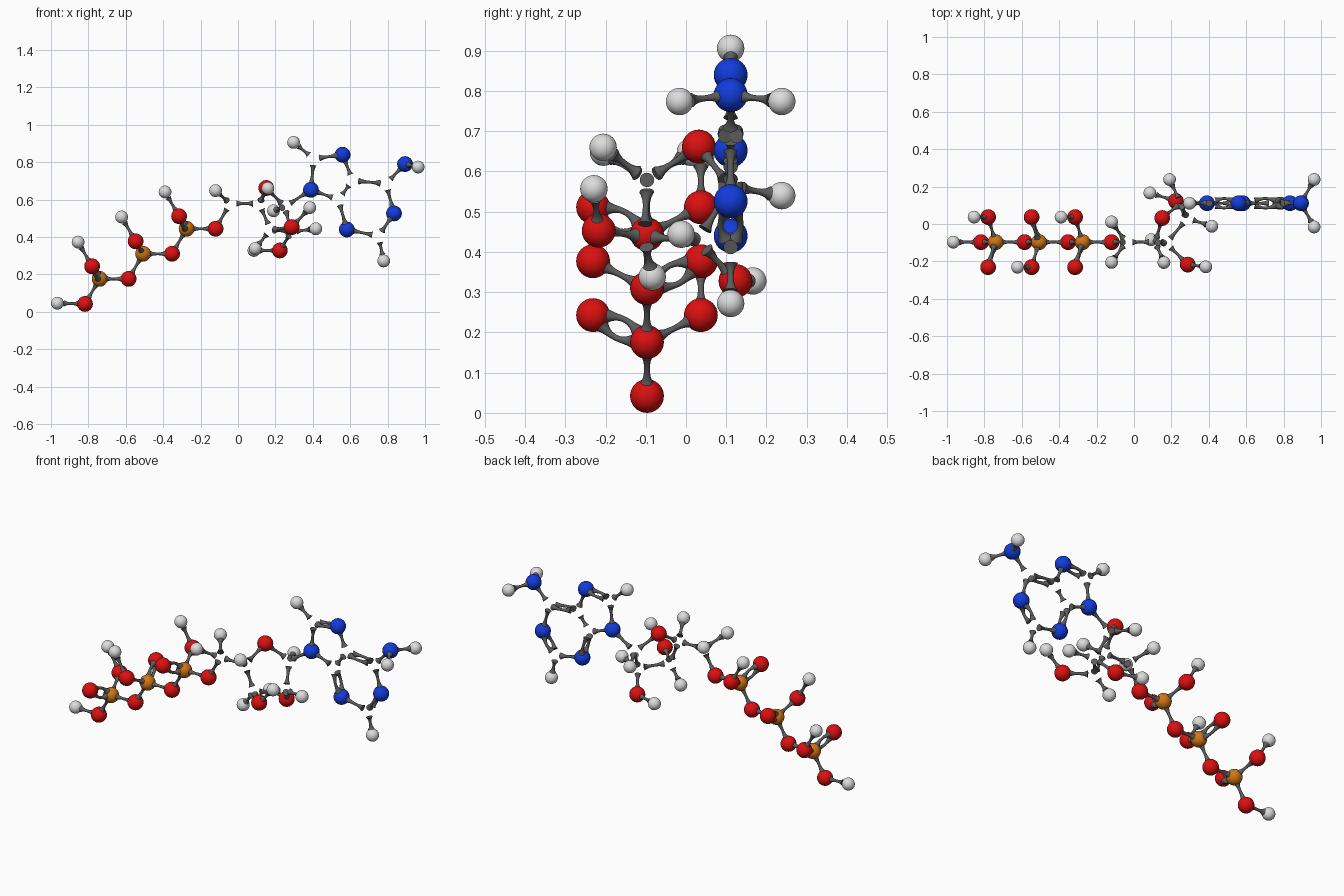
import bpy, bmesh, math
from mathutils import Vector

cube = bpy.data.objects.get("Cube")
if cube:
    bpy.data.objects.remove(cube, do_unlink=True)


def material(name, rgb):
    m = bpy.data.materials.new(name)
    m.use_nodes = True
    m.diffuse_color = (*rgb, 1)
    bsdf = m.node_tree.nodes["Principled BSDF"]
    bsdf.inputs["Base Color"].default_value = (*rgb, 1)
    bsdf.inputs["Roughness"].default_value = 0.5
    return m


GREY = material("bond grey", (0.11, 0.11, 0.11))
KINDS = {  # element: part name, material, ball radius
    "O": ("oxygen", material("oxygen red", (0.72, 0.005, 0.005)), 0.042),
    "P": ("phosphorus", material("phosphorus orange", (0.65, 0.18, 0.008)), 0.042),
    "N": ("nitrogen", material("nitrogen blue", (0.006, 0.045, 0.72)), 0.042),
    "H": ("hydrogen", material("hydrogen white", (0.72, 0.72, 0.72)), 0.034),
}
atoms, bonds = {}, []  # the first letter of an atom key is its element


def atom(key, x, y, z):
    atoms[key] = Vector((x, y, z))


def link(text):
    # "A-B" is a single bond, "A=B" a double bond
    for pair in text.split():
        sep = "=" if "=" in pair else "-"
        bonds.append((*pair.split(sep), sep == "="))


# Phosphate chain: a rising zigzag with two side oxygens per phosphorus
step, rise, back = 0.155, 0.134, -0.097
atom("H_tail", -0.966, back, 0.046)
atom("O_chain0", -0.818, back, 0.042)
link("H_tail-O_chain0")
for i in range(3):
    x, z, side = -0.74 + i * 1.5 * step, 0.176 + i * rise, (-1) ** i
    atom(f"P{i}", x, back, z)
    atom(f"O_chain{i + 1}", x + step, back, z)
    atom(f"O_acid{i}", x - 0.04, back + side * rise, z + 0.067)
    atom(f"O_double{i}", x - 0.04, back - side * rise, z + 0.067)
    atom(f"H_acid{i}", x - 0.115, back + side * rise, z + 0.197)
    link(f"O_chain{i}-P{i} P{i}-O_chain{i + 1} P{i}-O_acid{i} P{i}=O_double{i} O_acid{i}-H_acid{i}")

# Sugar ring; carbons are only joints with no ball
atom("C5s", -0.043, back, 0.579)
for s, n in ((-1, "a"), (1, "b")):
    atom("H5s" + n, -0.12, back + s * 0.108, 0.648)
atom("C4s", 0.114, back, 0.579)
atom("H4s", 0.16, -0.206, 0.66)
atom("O_ring", 0.151, 0.032, 0.662)
atom("C3s", 0.173, -0.103, 0.438)
atom("H3s", 0.092, -0.084, 0.338)
atom("O3s", 0.287, -0.217, 0.453)
atom("H_O3s", 0.384, -0.229, 0.557)
atom("C2s", 0.285, 0.03, 0.428)
atom("H2s", 0.416, -0.012, 0.444)
atom("O2s", 0.224, 0.123, 0.328)
atom("H_O2s", 0.085, 0.166, 0.328)
atom("C1s", 0.25, 0.111, 0.562)
atom("H1s", 0.19, 0.238, 0.54)
link("O_chain3-C5s C5s-H5sa C5s-H5sb C5s-C4s C4s-H4s C4s-O_ring C4s-C3s C3s-H3s "
     "C3s-O3s O3s-H_O3s C3s-C2s C2s-H2s C2s-O2s O2s-H_O2s C2s-C1s C1s-H1s C1s-O_ring C1s-N9")

# Flat double ring with its amino group
plane = 0.111
for key, x, z in (("N9", 0.39, 0.652), ("C8", 0.405, 0.818), ("N7", 0.559, 0.84),
                  ("C5", 0.613, 0.702), ("C4", 0.537, 0.6), ("N3", 0.582, 0.44),
                  ("C2", 0.751, 0.405), ("N1", 0.834, 0.526), ("C6", 0.792, 0.685),
                  ("N6", 0.893, 0.79), ("H8", 0.297, 0.906), ("H2", 0.779, 0.272)):
    atom(key, x, plane, z)
for s, n in ((-1, "a"), (1, "b")):
    atom("H6" + n, 0.963, plane + s * 0.127, 0.774)
link("N9-C8 C8=N7 N7-C5 C5-C4 C4-N9 C4=N3 N3-C2 C2=N1 N1-C6 C6=C5 C6-N6 "
     "C8-H8 C2-H2 N6-H6a N6-H6b")


def finish(bm, name, mat):
    me = bpy.data.meshes.new(name)
    bm.to_mesh(me)
    bm.free()
    me.materials.append(mat)
    ob = bpy.data.objects.new(name, me)
    bpy.context.collection.objects.link(ob)
    return ob


def tube(name, a, b, bow=None):
    # Flared rod: wide at both ends, thin at the waist, optionally bowed sideways
    d = (b - a).normalized()
    start, end = a + d * 0.034, b - d * 0.034
    side = bow.normalized() if bow else d.orthogonal().normalized()
    count, sides = 15, 16
    centres, radii = [], []
    for i in range(count):
        t = i / (count - 1)
        shift = side * (0.014 + 0.011 * math.sin(math.pi * t)) if bow else Vector()
        centres.append(start.lerp(end, t) + shift)
        radii.append(0.0075 + 0.0105 * abs(2 * t - 1) ** 2.6)
    bm = bmesh.new()
    rings = []
    for i, (c, r) in enumerate(zip(centres, radii)):
        tangent = (centres[min(i + 1, count - 1)] - centres[max(i - 1, 0)]).normalized()
        u = (side - tangent * side.dot(tangent)).normalized()
        v = tangent.cross(u)
        angles = [2 * math.pi * k / sides for k in range(sides)]
        rings.append([bm.verts.new(c + (u * math.cos(w) + v * math.sin(w)) * r) for w in angles])
    for lo, hi in zip(rings, rings[1:]):
        for k in range(sides):
            n = (k + 1) % sides
            bm.faces.new((lo[k], lo[n], hi[n], hi[k])).smooth = True
    bm.faces.new(rings[0][::-1])
    bm.faces.new(rings[-1])
    return finish(bm, name, GREY)


# Balls
for key, pos in atoms.items():
    if key[0] in KINDS:
        part, mat, radius = KINDS[key[0]]
        bm = bmesh.new()
        bmesh.ops.create_uvsphere(bm, u_segments=32, v_segments=16, radius=radius)
        for f in bm.faces:
            f.smooth = True
        finish(bm, part + "_ball", mat).location = pos

# Bonds; double bonds are two rods bowed apart
for first, second, double in bonds:
    a, b = atoms[first], atoms[second]
    if double:
        bow = (b - a).cross(Vector((1, 0, 0))) if first[0] == "P" else Vector((0, 1, 0))
        tube("double_bond_rod", a, b, bow)
        tube("double_bond_rod", a, b, -bow)
    else:
        tube("single_bond", a, b)
